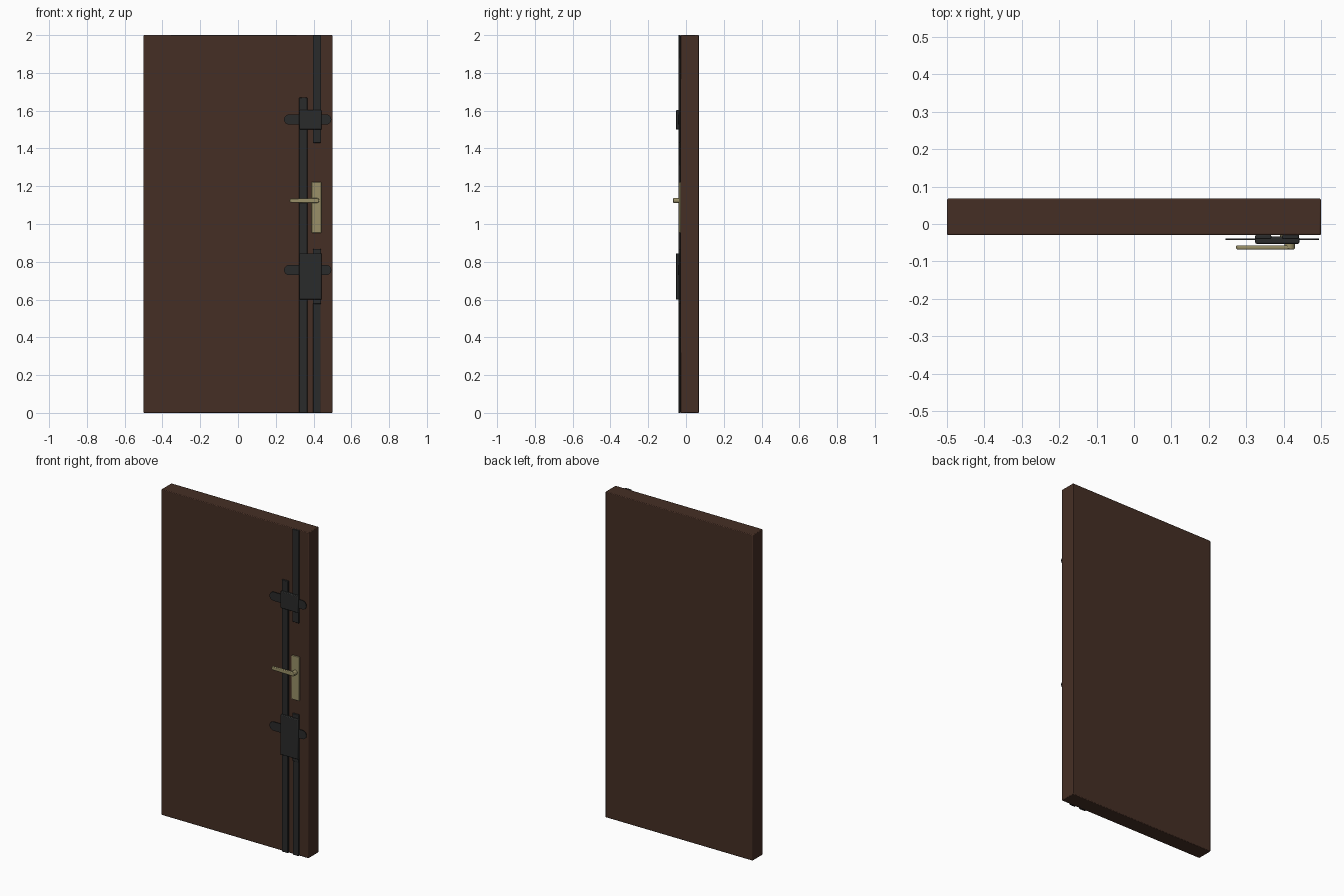
import bpy, bmesh, math

if "Cube" in bpy.data.objects:
    bpy.data.objects.remove(bpy.data.objects["Cube"])


def material(name, rgb):
    m = bpy.data.materials.new(name)
    m.diffuse_color = (*rgb, 1)
    m.use_nodes = True
    m.node_tree.nodes["Principled BSDF"].inputs["Base Color"].default_value = m.diffuse_color
    return m


BROWN = material("brown_wood", (0.060, 0.028, 0.018))
IRON = material("dark_iron", (0.023, 0.024, 0.024))
BRASS = material("brass", (0.32, 0.28, 0.14))


def finish(name, bm, mat, bevel=0.0, segments=2):
    bmesh.ops.recalc_face_normals(bm, faces=bm.faces)
    me = bpy.data.meshes.new(name)
    bm.to_mesh(me)
    bm.free()
    ob = bpy.data.objects.new(name, me)
    bpy.context.collection.objects.link(ob)
    me.materials.append(mat)
    if bevel:
        mod = ob.modifiers.new("bevel", "BEVEL")
        mod.width, mod.segments = bevel, segments
    bpy.context.view_layer.objects.active = ob
    ob.select_set(True)
    bpy.ops.object.shade_smooth_by_angle(angle=math.radians(35))
    ob.select_set(False)
    return ob


def extrude_profile(name, pts, y0, y1, mat, bevel=0.0):
    """Extrude an outline of (x, z) points from y0 to y1."""
    bm = bmesh.new()
    face = bm.faces.new([bm.verts.new((x, y0, z)) for x, z in pts])
    new = bmesh.ops.extrude_face_region(bm, geom=[face])["geom"]
    verts = [v for v in new if isinstance(v, bmesh.types.BMVert)]
    bmesh.ops.translate(bm, verts=verts, vec=(0, y1 - y0, 0))
    return finish(name, bm, mat, bevel)


def box(name, x, y, z, mat, bevel=0.0):
    pts = [(x[0], z[0]), (x[1], z[0]), (x[1], z[1]), (x[0], z[1])]
    return extrude_profile(name, pts, y[0], y[1], mat, bevel)


def arc(cx, cz, r, a0, a1, n):
    return [(cx + r * math.cos(math.radians(a0 + (a1 - a0) * i / n)),
             cz + r * math.sin(math.radians(a0 + (a1 - a0) * i / n)))
            for i in range(n + 1)]


# Door slab
box("door_panel", (-0.5, 0.5), (-0.03, 0.068), (0, 2), BROWN, 0.004)

# Vertical locking bars
LEFT, RIGHT = (0.324, 0.367), (0.396, 0.440)
box("long_bar", LEFT, (-0.040, -0.029), (0, 1.67), IRON, 0.003)
box("upper_bar", RIGHT, (-0.040, -0.029), (1.43, 2.0), IRON, 0.003)
box("lower_bar", (0.398, 0.438), (-0.039, -0.029), (0, 0.60), IRON, 0.003)
box("lower_bar_end", RIGHT, (-0.041, -0.029), (0.577, 0.868), IRON, 0.003)

# Lock cases with rounded mounting straps
for name, z0, z1, zc in (("upper", 1.50, 1.603, 1.553), ("lower", 0.60, 0.845, 0.756)):
    box(name + "_lock_case", (0.324, 0.442), (-0.053, -0.034), (z0, z1), IRON, 0.004)
    r = 0.027
    outline = arc(0.494 - r, zc, r, -90, 90, 12) + arc(0.244 + r, zc, r, 90, 270, 12)
    extrude_profile(name + "_lock_strap", outline, -0.043, -0.039, IRON)

# Handle: back plate, spindle and lever
box("handle_plate", (0.390, 0.441), (-0.038, -0.029), (0.953, 1.222), BRASS, 0.002)
extrude_profile("handle_spindle", arc(0.416, 1.124, 0.014, 0, 345, 23),
                -0.066, -0.036, BRASS, 0.001)
lever = arc(0.417, 1.124, 0.013, -90, 90, 10) + arc(0.284, 1.124, 0.011, 90, 270, 10)
extrude_profile("handle_lever", lever, -0.068, -0.057, BRASS, 0.003)
